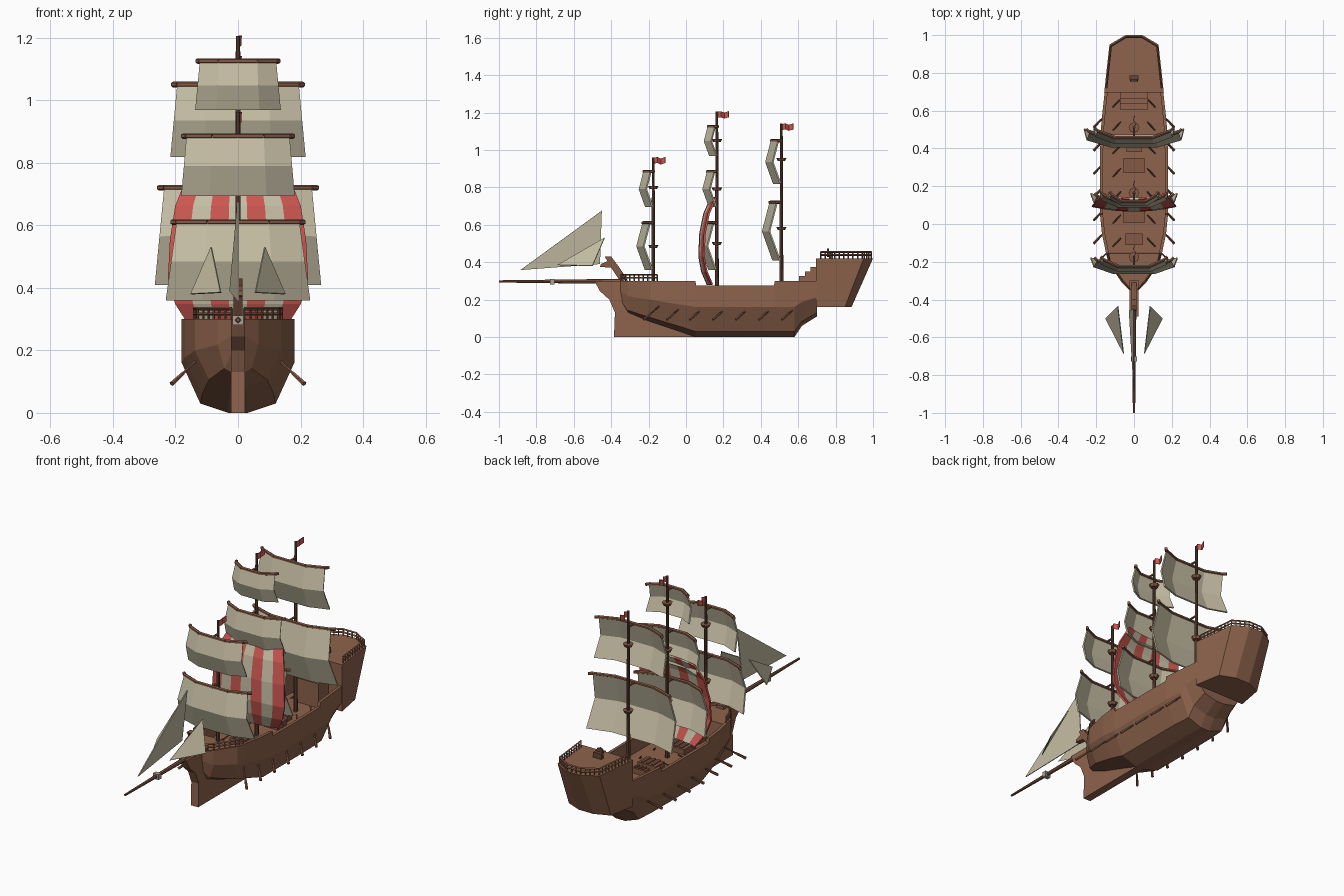
import bpy, bmesh
from mathutils import Vector

if "Cube" in bpy.data.objects:
    bpy.data.objects.remove(bpy.data.objects["Cube"], do_unlink=True)


def material(name, r, g, b):
    m = bpy.data.materials.new(name)
    m.use_nodes = True
    m.diffuse_color = (r, g, b, 1)
    m.node_tree.nodes["Principled BSDF"].inputs["Base Color"].default_value = (r, g, b, 1)
    return m


WOOD = material("hull_wood", .27, .125, .072)
DARK = material("mast_wood", .13, .06, .035)
YARD = material("yard_wood", .23, .10, .058)
CLOTH = material("sail_cloth", .56, .51, .37)
RED = material("red_cloth", .60, .095, .08)
METAL = material("pale_metal", .40, .36, .30)


def part(name, bm, *mats, thick=0):
    bmesh.ops.recalc_face_normals(bm, faces=bm.faces)
    me = bpy.data.meshes.new(name)
    bm.to_mesh(me)
    bm.free()
    ob = bpy.data.objects.new(name, me)
    bpy.context.collection.objects.link(ob)
    for m in mats:
        me.materials.append(m)
    if thick:
        s = ob.modifiers.new("thickness", "SOLIDIFY")
        s.thickness, s.offset = thick, 0
    return ob


def rod(bm, a, b, r1, r2=None, n=6):
    a, b = Vector(a), Vector(b)
    d = b - a
    mat = d.to_track_quat("Z", "Y").to_matrix().to_4x4()
    mat.translation = (a + b) / 2
    bmesh.ops.create_cone(bm, cap_ends=True, segments=n, radius1=r1,
                          radius2=r1 if r2 is None else r2, depth=d.length, matrix=mat)


def box(bm, x, y, z, sx, sy, sz):
    vs = bmesh.ops.create_cube(bm, size=1)["verts"]
    for v in vs:
        v.co = Vector((x + v.co.x * sx, y + v.co.y * sy, z + v.co.z * sz))


def loft(bm, rings):
    rows = [[bm.verts.new(p) for p in ring] for ring in rings]
    n = len(rows[0])
    for a, b in zip(rows, rows[1:]):
        for i in range(n):
            j = (i + 1) % n
            bm.faces.new((a[i], a[j], b[j], b[i]))
    bm.faces.new(rows[0])
    bm.faces.new(rows[-1])


def grid(bm, rows, rule=lambda col: 0):
    vs = [[bm.verts.new(p) for p in row] for row in rows]
    for a, b in zip(vs, vs[1:]):
        for i in range(len(a) - 1):
            bm.faces.new((a[i], a[i + 1], b[i + 1], b[i])).material_index = rule(i)


def slab(name, profile, half, mat):
    bm = bmesh.new()
    loft(bm, [[(x, y, z) for y, z in profile] for x in (-half, half)])
    return part(name, bm, mat)


# Open hull with bulwarks and a sunken deck
def section(y, w, bottom, top, deck):
    s = (.3 - bottom) / .3
    half = [(w, top), (w, bottom + .16 * s), (.67 * w, bottom + .03 * s), (.17 * w, bottom)]
    inner = max(w - .016, w * .5)
    pts = half + [(-x, z) for x, z in reversed(half)]
    pts += [(-inner, top), (-inner, deck), (inner, deck), (inner, top)]
    return [(x, y, z) for x, z in pts]


stations = [(-.36, .014, .2, .3, .285), (-.31, .065, .125, .3, .285), (-.2, .138, .085, .3, .285),
            (-.155, .148, .07, .3, .285), (-.15, .149, .068, .3, .19), (-.05, .17, .035, .3, .19),
            (.05, .18, 0, .3, .19), (.055, .18, 0, .275, .19), (.3, .18, 0, .275, .19),
            (.47, .178, 0, .275, .19), (.475, .178, 0, .3, .19), (.58, .168, 0, .3, .19),
            (.62, .164, .06, .3, .19), (.7, .155, .11, .3, .19)]
bm = bmesh.new()
loft(bm, [section(*s) for s in stations])
part("hull", bm, WOOD)

# Raised stern with raked transom
top = [(.158, .695), (.13, .95), (.045, 1)]
low = [(.158, .695), (.13, .85), (.045, .885)]
bm = bmesh.new()
loft(bm, [[(x, y, z) for x, y in o] + [(-x, y, z) for x, y in reversed(o)]
          for o, z in ((low, .16), (top, .42))])
part("stern_castle", bm, WOOD)

# Stem, keel and figurehead
slab("stem_and_keel", [(-.49, .3), (-.46, .245), (-.41, .2), (-.38, .13), (-.385, 0), (.08, 0),
                       (.06, .04), (-.3, .2), (-.3, .3)], .023, WOOD)
slab("figurehead", [(-.31, .3), (-.36, .31), (-.4, .37), (-.46, .375), (-.455, .39), (-.42, .405),
                    (-.435, .43), (-.4, .43), (-.355, .37)], .014, YARD)

# Bowsprit with collar
bm = bmesh.new()
rod(bm, (0, -.33, .297), (0, -1, .297), .014, .006, 8)
part("bowsprit", bm, YARD)
bm = bmesh.new()
box(bm, 0, -.715, .296, .034, .025, .03)
part("bowsprit_collar", bm, METAL)


# Railings
def railing(name, path, z, h):
    bm = bmesh.new()
    for a, b in zip(path, path[1:]):
        a, b = Vector((*a, z)), Vector((*b, z))
        for up in (h * .5, h):
            rod(bm, a + Vector((0, 0, up)), b + Vector((0, 0, up)), .005, n=4)
        n = max(1, round((b - a).length / .026))
        for i in range(n + 1):
            p = a.lerp(b, i / n)
            rod(bm, p, p + Vector((0, 0, h)), .004, n=4)
    part(name, bm, YARD)


def both(p):
    return p + [(-x, y) for x, y in reversed(p)]


railing("stern_railing", both([(.146, .72), (.122, .942), (.042, .99)]), .42, .035)
for side in (-1, 1):
    railing("bow_railing", [(side * x, y) for x, y in ((.14, -.155), (.128, -.205), (.06, -.3), (.02, -.345))],
            .3, .033)

# Steps up to the stern, hatches and helm
bm = bmesh.new()
for i, h in enumerate((.325, .35, .375)):
    box(bm, 0, .62 + i * .03, (.19 + h) / 2, .15, .03, h - .19)
part("stern_steps", bm, WOOD)
bm = bmesh.new()
for y, w, d in ((.31, .11, .08), (.05, .11, .09), (-.08, .09, .06), (.4, .08, .04)):
    box(bm, 0, y, .205, w, d, .03)
    for i in range(-1, 2):
        box(bm, i * w * .28, y, .223, w * .12, d * .9, .008)
part("deck_hatches", bm, YARD)
bm = bmesh.new()
box(bm, 0, .775, .435, .05, .02, .03)
rod(bm, (0, .755, .45), (0, .765, .45), .022, n=8)
part("helm", bm, DARK)

# Oars
bm = bmesh.new()
for side in (-1, 1):
    for i in range(7):
        y = -.225 + i * .123
        rod(bm, (side * .212, y, .093), (side * .07, y + .15, .225), .0045)
        rod(bm, (side * .212, y, .093), (side * .175, y + .039, .127), .008, .006)
part("oars", bm, YARD)


# Masts, lookouts and flags
def mast(name, y, height, collars):
    bm = bmesh.new()
    rod(bm, (0, y, .19), (0, y, height), .011, .007, 8)
    part(name + "_mast", bm, DARK)
    bm = bmesh.new()
    for z in collars:
        rod(bm, (0, y, z - .008), (0, y, z + .008), .02, .028, 8)
    part(name + "_lookouts", bm, YARD)
    bm = bmesh.new()
    wave = [(0, 0, 0), (.01, .022, .004), (-.004, .04, -.004), (.004, .064, .004)]
    grid(bm, [[(x, y + dy, height + dz - drop) for x, dy, dz in wave] for drop in (.002, .034)])
    part(name + "_flag", bm, RED, thick=.004)


# Square sails folded at mid height, hung from swept yards
def sail(name, mast_y, z_top, z_low, w_top, w_low):
    h = z_top - z_low
    front = mast_y - .04 - h * .09
    sweep = ((-1, .045), (-.5, .008), (.5, .008), (1, .045))
    rows = []
    for t, dy in ((0, 0), (.5, -.13 * h), (1, .05 * h)):
        w = w_top + (w_low - w_top) * t
        rows.append([(u * w, front + dy + back, z_top - t * h) for u, back in sweep])
    bm = bmesh.new()
    grid(bm, rows)
    part(name + "_sail", bm, CLOTH, thick=.008)
    bm = bmesh.new()
    line = [(u * w_top, front + back, z_top) for u, back in ((-1.08, .06),) + sweep + ((1.08, .06),)]
    for a, b in zip(line, line[1:]):
        rod(bm, a, b, .009)
    rod(bm, (0, front, z_top), (0, mast_y, z_top), .006)
    part(name + "_yard", bm, YARD)


mast("fore", -.175, .96, (.485, .8))
mast("main", .165, 1.205, (.5, .79, 1.05))
mast("rear", .51, 1.14, (.58, .95))
for name, y in (("fore", -.175), ("main", .165)):
    sail(name + "_lower", y, .61, .36, .195, .23)
    sail(name + "_upper", y, .885, .695, .163, .18)
sail("main_top", .165, 1.125, .97, .12, .135)
sail("rear_lower", .51, .72, .41, .235, .265)
sail("rear_upper", .51, 1.05, .82, .193, .215)

# Striped billowing sail
bm = bmesh.new()
rows = []
for z, w, y in ((.745, .165, .16), (.66, .2, .122), (.55, .217, .1), (.43, .223, .095),
                (.35, .2, .11), (.28, .155, .14)):
    us = [i / 3.5 - 1 for i in range(8)]
    rows.append([(u * w, y - .025 * (1 - u * u), z) for u in us])
grid(bm, rows, lambda col: col % 2)
part("striped_sail", bm, RED, CLOTH, thick=.01)


# Triangular headsails
def headsail(name, *pts):
    bm = bmesh.new()
    bm.faces.new([bm.verts.new(p) for p in pts])
    part(name, bm, CLOTH, thick=.005)


headsail("centre_headsail", (0, -.885, .358), (0, -.45, .675), (-.025, -.46, .39))
for s in (-1, 1):
    headsail("side_headsail", (s * .055, -.685, .385), (s * .085, -.435, .53), (s * .15, -.5, .38))
